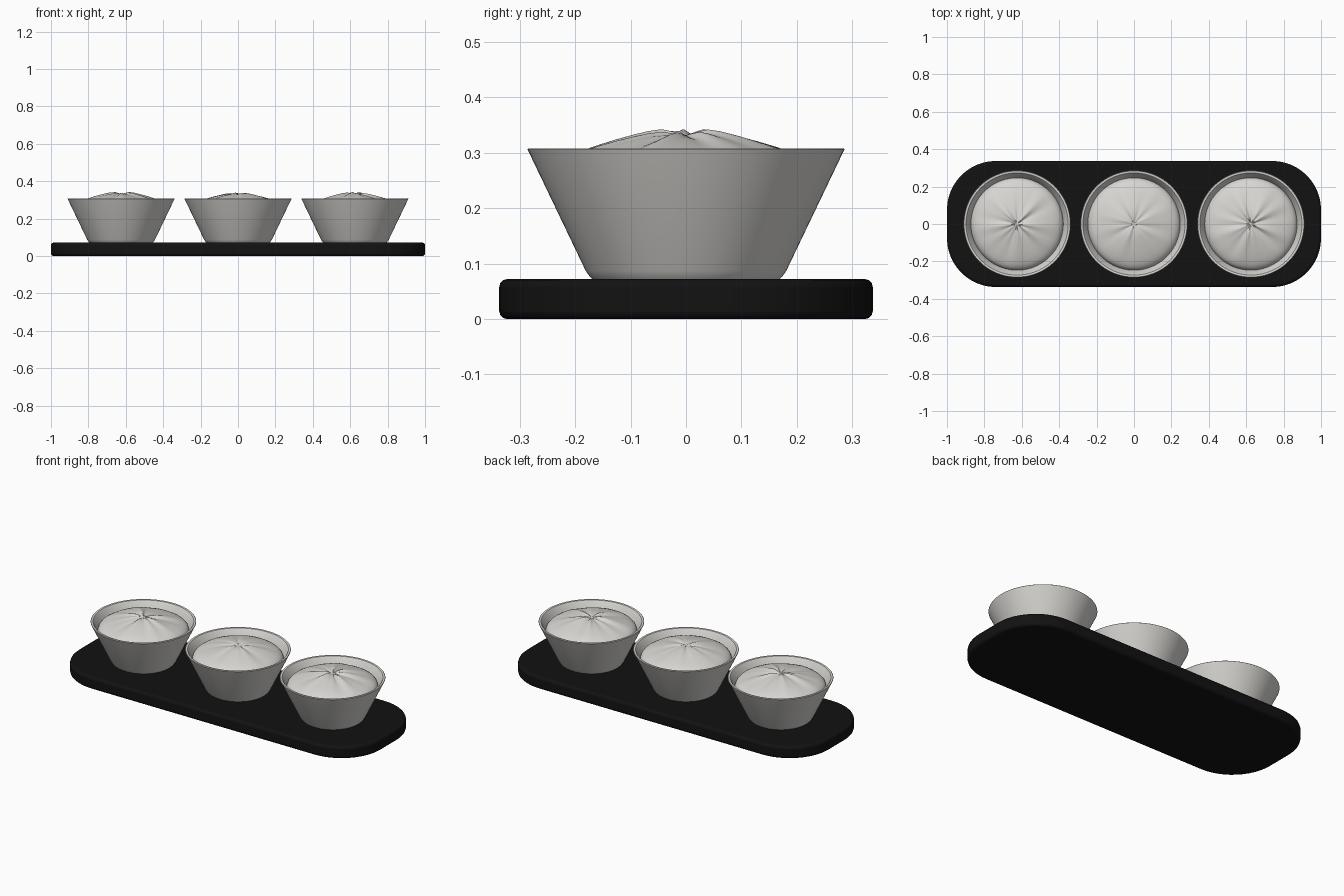
import bpy, bmesh, math
from math import cos, sin, pi

cube = bpy.data.objects.get("Cube")
if cube:
    bpy.data.objects.remove(cube, do_unlink=True)


def material(name, color):
    m = bpy.data.materials.new(name)
    m.use_nodes = True
    m.diffuse_color = (*color, 1)
    m.node_tree.nodes["Principled BSDF"].inputs["Base Color"].default_value = (*color, 1)
    return m


BLACK = material("black board", (0.006, 0.006, 0.006))
CERAMIC = material("pale ceramic", (0.68, 0.67, 0.64))
CREAM = material("pale cream", (0.68, 0.67, 0.64))


def add_object(name, bm, mat, x=0, angle=35):
    bmesh.ops.recalc_face_normals(bm, faces=bm.faces)
    mesh = bpy.data.meshes.new(name)
    bm.to_mesh(mesh)
    bm.free()
    mesh.materials.append(mat)
    obj = bpy.data.objects.new(name, mesh)
    obj.location.x = x
    bpy.context.collection.objects.link(obj)
    bpy.ops.object.select_all(action="DESELECT")
    obj.select_set(True)
    bpy.context.view_layer.objects.active = obj
    bpy.ops.object.shade_smooth_by_angle(angle=math.radians(angle))
    return obj


def revolve(profile, steps=64, height=lambda r, a: 0):
    """Turn (radius, z) points about z; the first and last rings close to a point if r = 0."""
    bm = bmesh.new()
    rings = []
    for r, z in profile:
        if r == 0:
            rings.append([bm.verts.new((0, 0, z))] * steps)
        else:
            angles = [2 * pi * i / steps for i in range(steps)]
            rings.append([bm.verts.new((r * cos(a), r * sin(a), z + height(r, a))) for a in angles])
    for low, high in zip(rings, rings[1:]):
        for i in range(steps):
            j = (i + 1) % steps
            corners = dict.fromkeys((low[i], low[j], high[j], high[i]))
            bm.faces.new(list(corners))
    return bm


# Serving board: rounded rectangle outline, extruded with softened edges
HALF_X, HALF_Y, RADIUS, THICK = 1.0, 0.337, 0.262, 0.072
bm = bmesh.new()
outline = []
for quarter, (sx, sy) in enumerate([(1, 1), (-1, 1), (-1, -1), (1, -1)]):
    for i in range(13):
        a = (quarter + i / 12) * pi / 2
        outline.append(bm.verts.new((sx * (HALF_X - RADIUS) + RADIUS * cos(a),
                                     sy * (HALF_Y - RADIUS) + RADIUS * sin(a), 0)))
base = bm.faces.new(outline)
top = bmesh.ops.extrude_face_region(bm, geom=[base], use_keep_orig=True)
bmesh.ops.translate(bm, vec=(0, 0, THICK),
                    verts=[v for v in top["geom"] if isinstance(v, bmesh.types.BMVert)])
board = add_object("serving_board", bm, BLACK)
bevel = board.modifiers.new("soft edges", "BEVEL")
bevel.width = 0.014
bevel.segments = 3
bevel.limit_method = "ANGLE"
bevel.angle_limit = math.radians(50)

# Flared bowl, outside from the foot up, over the lip and down the inside
BOWL = [(0, 0.071), (0.168, 0.071), (0.174, 0.077), (0.181, 0.087), (0.284, 0.302),
        (0.286, 0.306), (0.284, 0.308), (0.273, 0.307), (0.268, 0.301),
        (0.247, 0.255), (0.172, 0.1), (0, 0.095)]

# Domed filling, with creases fanning out from the centre
DOME = [(0, 0.331), (0.012, 0.332), (0.025, 0.333), (0.045, 0.3335), (0.07, 0.331),
        (0.1, 0.325), (0.13, 0.318), (0.16, 0.31), (0.19, 0.301), (0.215, 0.291),
        (0.232, 0.281), (0.242, 0.27), (0.247, 0.255)]


def folds(phase, size):
    def height(r, a):
        wave = (0.45 * cos(2 * a + phase) + 0.4 * cos(5 * a + 2 * phase)
                + 0.3 * cos(8 * a - phase) + 0.2 * cos(13 * a + 3 * phase))
        reach = min(r / 0.045, 1) * max(0, 1 - r / 0.25) ** 0.7
        return size * wave * reach
    return height


for side, x, phase, size in [("right", -0.625, 0.6, 0.0105), ("middle", 0, 2.1, 0.006),
                             ("left", 0.625, 3.9, 0.0105)]:
    add_object(side + "_bowl", revolve(BOWL, 96), CERAMIC, x)
    add_object(side + "_filling", revolve(DOME, 128, folds(phase, size)), CREAM, x, 60)
